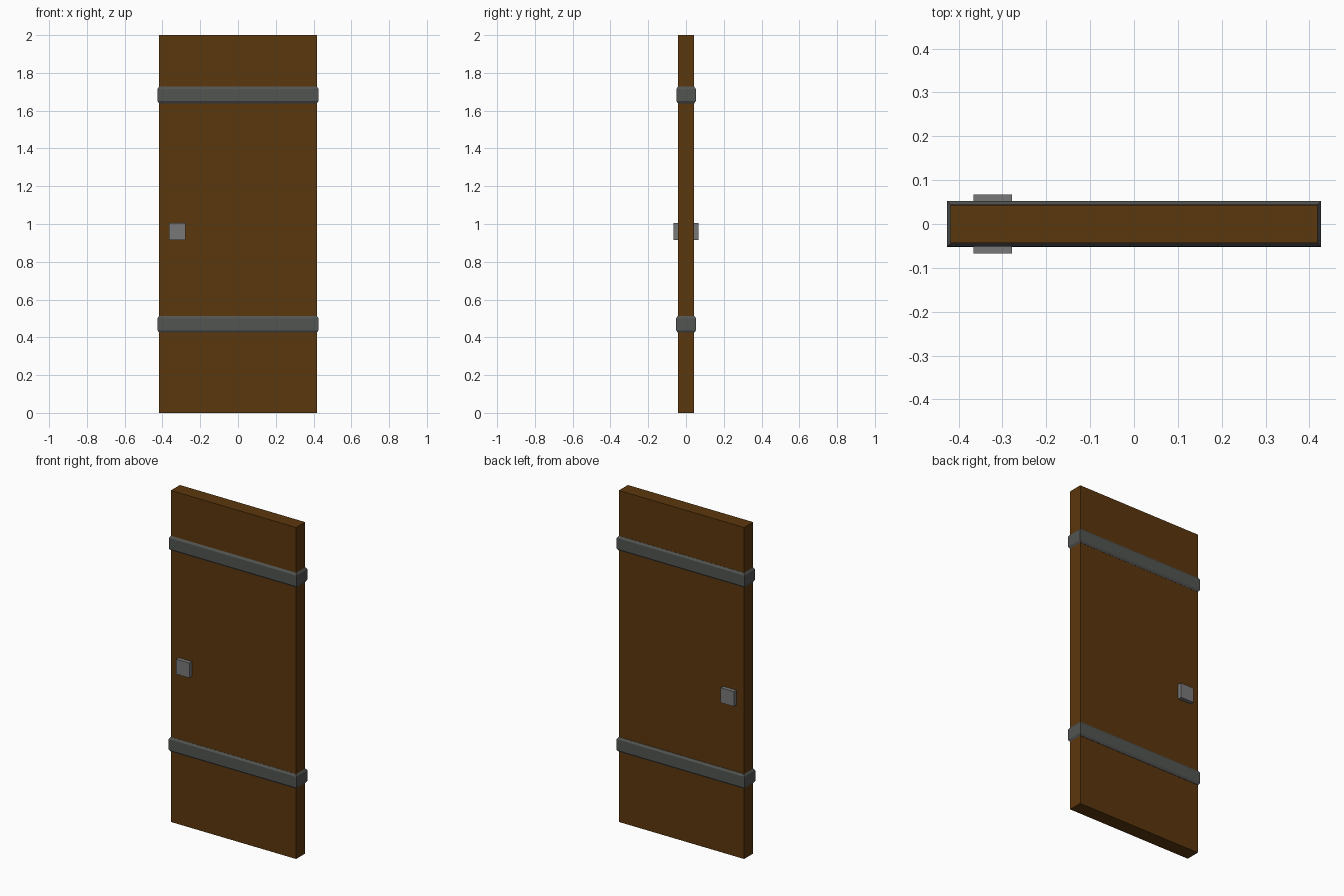
import bpy, bmesh

if "Cube" in bpy.data.objects:
    bpy.data.objects.remove(bpy.data.objects["Cube"])


def material(name, rgb):
    m = bpy.data.materials.new(name)
    m.diffuse_color = (*rgb, 1)
    m.use_nodes = True
    m.node_tree.nodes["Principled BSDF"].inputs["Base Color"].default_value = m.diffuse_color
    return m


wood = material("dark wood", (0.105, 0.038, 0.004))
iron = material("dark iron", (0.085, 0.09, 0.084))
steel = material("grey steel", (0.19, 0.19, 0.19))


def finish(name, bm, mat):
    bmesh.ops.recalc_face_normals(bm, faces=bm.faces)
    me = bpy.data.meshes.new(name)
    bm.to_mesh(me)
    bm.free()
    me.materials.append(mat)
    ob = bpy.data.objects.new(name, me)
    bpy.context.collection.objects.link(ob)
    return ob


def box(name, lo, hi, mat):
    bm = bmesh.new()
    bmesh.ops.create_cube(bm, size=1)
    for v in bm.verts:
        v.co = [(lo[i] + hi[i]) / 2 + v.co[i] * (hi[i] - lo[i]) for i in range(3)]
    return finish(name, bm, mat)


def band(name, z0, z1, y0, y1, c=0.012):
    """Strap around the door: stacked rectangles give chamfered rims."""
    x, inset = 0.426, 0.008
    bm = bmesh.new()
    rings = []
    for z, d in ((z0, inset), (z0 + c, 0), (z1 - c, 0), (z1, inset)):
        rings.append([bm.verts.new((px, py, z)) for px, py in (
            (-x + d, y0 + d), (x - d, y0 + d), (x - d, y1 - d), (-x + d, y1 - d))])
    for a, b in zip(rings, rings[1:]):
        for i in range(4):
            j = (i + 1) % 4
            bm.faces.new((a[i], a[j], b[j], b[i]))
    bm.faces.new(rings[0])
    bm.faces.new(rings[-1])
    return finish(name, bm, iron)


# Door slab
box("door_panel", (-0.418, -0.043, 0), (0.418, 0.043, 2), wood)

# Iron straps
band("lower_strap", 0.425, 0.513, -0.052, 0.053)
band("upper_strap", 1.639, 1.727, -0.051, 0.052)

# Handle plates on both faces
box("front_handle", (-0.366, -0.067, 0.915), (-0.278, -0.04, 1.005), steel)
box("back_handle", (-0.366, 0.04, 0.915), (-0.278, 0.067, 1.005), steel)
